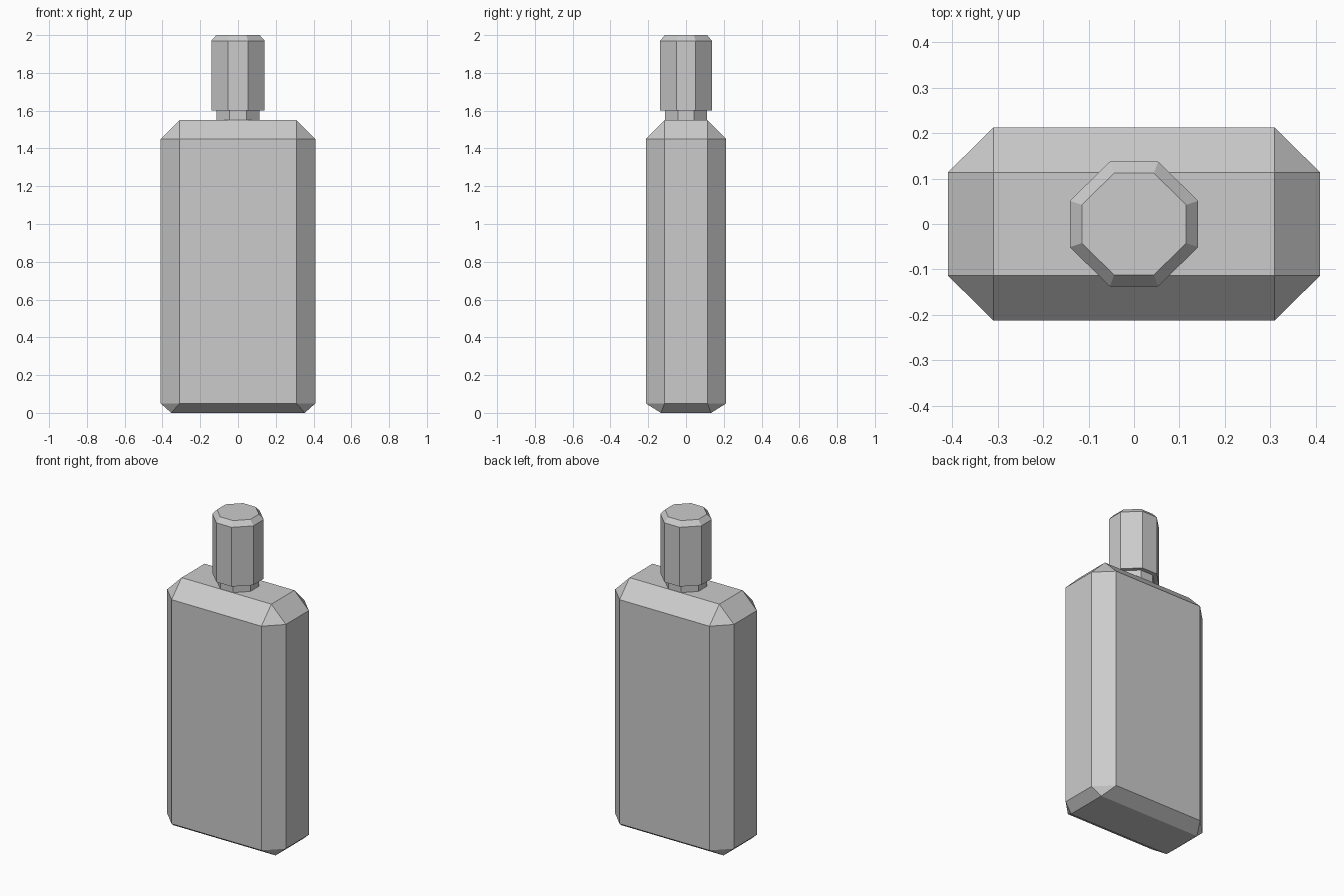
import bpy, bmesh

if "Cube" in bpy.data.objects:
    bpy.data.objects.remove(bpy.data.objects["Cube"])


def octagon(hx, hy, sx, sy, z):
    """Rectangle hx by hy with cut corners; flats have half lengths sx, sy."""
    return [(sx, -hy, z), (hx, -sy, z), (hx, sy, z), (sx, hy, z),
            (-sx, hy, z), (-hx, sy, z), (-hx, -sy, z), (-sx, -hy, z)]


def rectangle(hx, hy, z):
    return [(x, y, z) for x in (-hx, hx) for y in (-hy, hy)]


def finish(bm, name):
    bmesh.ops.recalc_face_normals(bm, faces=bm.faces)
    mesh = bpy.data.meshes.new(name)
    bm.to_mesh(mesh)
    bm.free()
    obj = bpy.data.objects.new(name, mesh)
    bpy.context.collection.objects.link(obj)
    return obj


def hull(name, points):
    bm = bmesh.new()
    for p in points:
        bm.verts.new(p)
    bmesh.ops.convex_hull(bm, input=bm.verts[:])
    bmesh.ops.dissolve_limit(bm, angle_limit=0.01, verts=bm.verts[:], edges=bm.edges[:])
    return finish(bm, name)


def loft(name, rings, cap_top):
    bm = bmesh.new()
    loops = [[bm.verts.new(p) for p in ring] for ring in rings]
    for a, b in zip(loops, loops[1:]):
        for i in range(8):
            j = (i + 1) % 8
            bm.faces.new((a[i], a[j], b[j], b[i]))
    if cap_top:
        bm.faces.new(loops[-1])
    obj = finish(bm, name)
    return obj


# Bottle body: chamfered slab with a wide shoulder bevel and a low base bevel
hull("bottle_body",
     rectangle(0.353, 0.133, 0)
     + octagon(0.41, 0.2125, 0.31, 0.1135, 0.05)
     + octagon(0.41, 0.2125, 0.31, 0.1135, 1.45)
     + rectangle(0.31, 0.1135, 1.55))

# Neck between the shoulder and the cap
neck = (0.115, 0.112, 0.044, 0.042)
loft("neck", [octagon(*neck, 1.55), octagon(*neck, 1.6)], False)

# Cap: underside rim, straight sides, chamfered flat top
side = (0.1415, 0.1375, 0.053, 0.051)
loft("cap", [octagon(*neck, 1.6), octagon(*side, 1.6),
             octagon(*side, 1.97), octagon(*neck, 2.0)], True)
